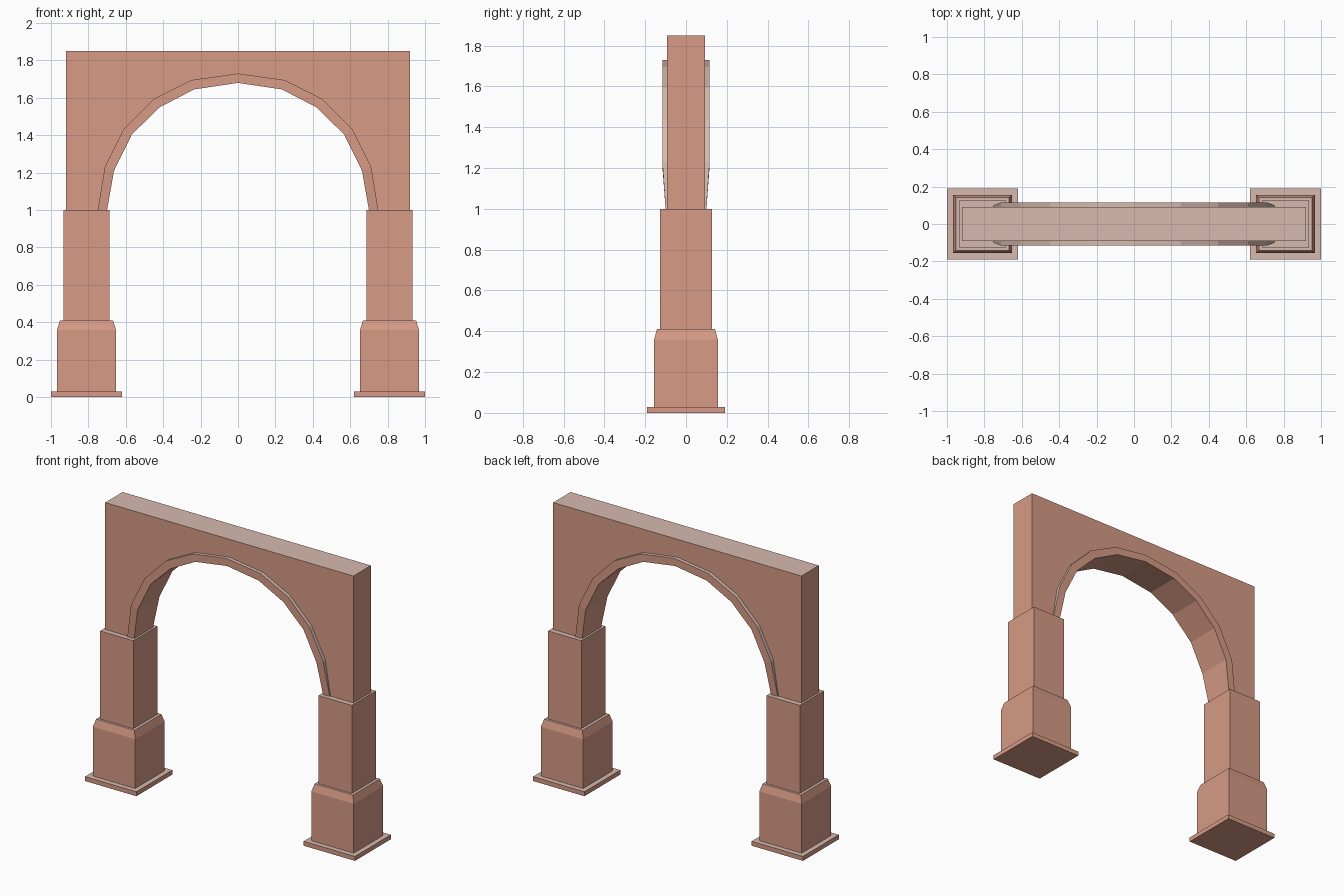
import bpy
import bmesh

cube = bpy.data.objects.get("Cube")
if cube:
    bpy.data.objects.remove(cube, do_unlink=True)


def make_material(name, rgb):
    mat = bpy.data.materials.new(name)
    mat.use_nodes = True
    mat.diffuse_color = (*rgb, 1)
    mat.node_tree.nodes["Principled BSDF"].inputs["Base Color"].default_value = (*rgb, 1)
    return mat


terracotta = make_material("terracotta", (0.68, 0.33, 0.24))
pale_stone = make_material("pale stone", (0.68, 0.49, 0.42))


def loft(name, sections, is_pale):
    """Join matching rings of points, cap both ends and colour faces by rule."""
    bm = bmesh.new()
    rings = [[bm.verts.new(p) for p in ring] for ring in sections]
    for a, b in zip(rings, rings[1:]):
        for i in range(len(a)):
            j = (i + 1) % len(a)
            bm.faces.new((a[i], a[j], b[j], b[i]))
    bm.faces.new(rings[0][::-1])
    bm.faces.new(rings[-1])
    bmesh.ops.recalc_face_normals(bm, faces=bm.faces)
    for face in bm.faces:
        face.material_index = int(is_pale(face))
    mesh = bpy.data.meshes.new(name)
    bm.to_mesh(mesh)
    bm.free()
    mesh.materials.append(terracotta)
    mesh.materials.append(pale_stone)
    obj = bpy.data.objects.new(name, mesh)
    bpy.context.collection.objects.link(obj)
    return obj


def faces_up(face):
    return face.normal.z > 0.9


def rectangle(cx, hx, hy, z):
    return [(cx - hx, -hy, z), (cx + hx, -hy, z), (cx + hx, hy, z), (cx - hx, hy, z)]


# Pillars: each part is a stack of (half width, half depth, height)
pillar_parts = {
    "base_slab": [(0.19, 0.19, 0), (0.19, 0.19, 0.03)],
    "pedestal": [(0.157, 0.156, 0.03), (0.157, 0.156, 0.36), (0.142, 0.142, 0.41)],
    "column": [(0.123, 0.127, 0.41), (0.123, 0.127, 1.0)],
}
for side, cx in (("left", 0.81), ("right", -0.81)):
    for part, stack in pillar_parts.items():
        loft(f"{side}_{part}", [rectangle(cx, *level) for level in stack], faces_up)

# Arch curves, springing point to crown, then mirrored
outer_half = [(0.75, 1.0), (0.712, 1.23), (0.61, 1.435), (0.45, 1.595), (0.25, 1.695), (0, 1.73)]
inner_half = [(0.70, 1.0), (0.663, 1.21), (0.567, 1.405), (0.418, 1.55), (0.235, 1.645), (0, 1.68)]


def mirrored(half):
    return half + [(-x, z) for x, z in half[-2::-1]]


outer, inner = mirrored(outer_half), mirrored(inner_half)

# Spandrel wall, its opening hidden inside the arch trim
opening = [((a + c) / 2, (b + d) / 2) for (a, b), (c, d) in zip(outer, inner)]
outline = opening + [(-0.92, 1.0), (-0.92, 1.85), (0.92, 1.85), (0.92, 1.0)]
loft("spandrel_wall", [[(x, y, z) for x, z in outline] for y in (-0.092, 0.092)],
     lambda f: faces_up(f) and f.calc_center_median().z > 1.8)

# Arch trim, narrowing in depth at its feet, with a pale upper surface
sections = []
for k, ((ox, oz), (ix, iz)) in enumerate(zip(outer, inner)):
    d = 0.1 if k in (0, len(outer) - 1) else 0.116
    sections.append([(ox, -d, oz), (ix, -d, iz), (ix, d, iz), (ox, d, oz)])
loft("arch_trim", sections, lambda f: f.normal.z > 0.1)
